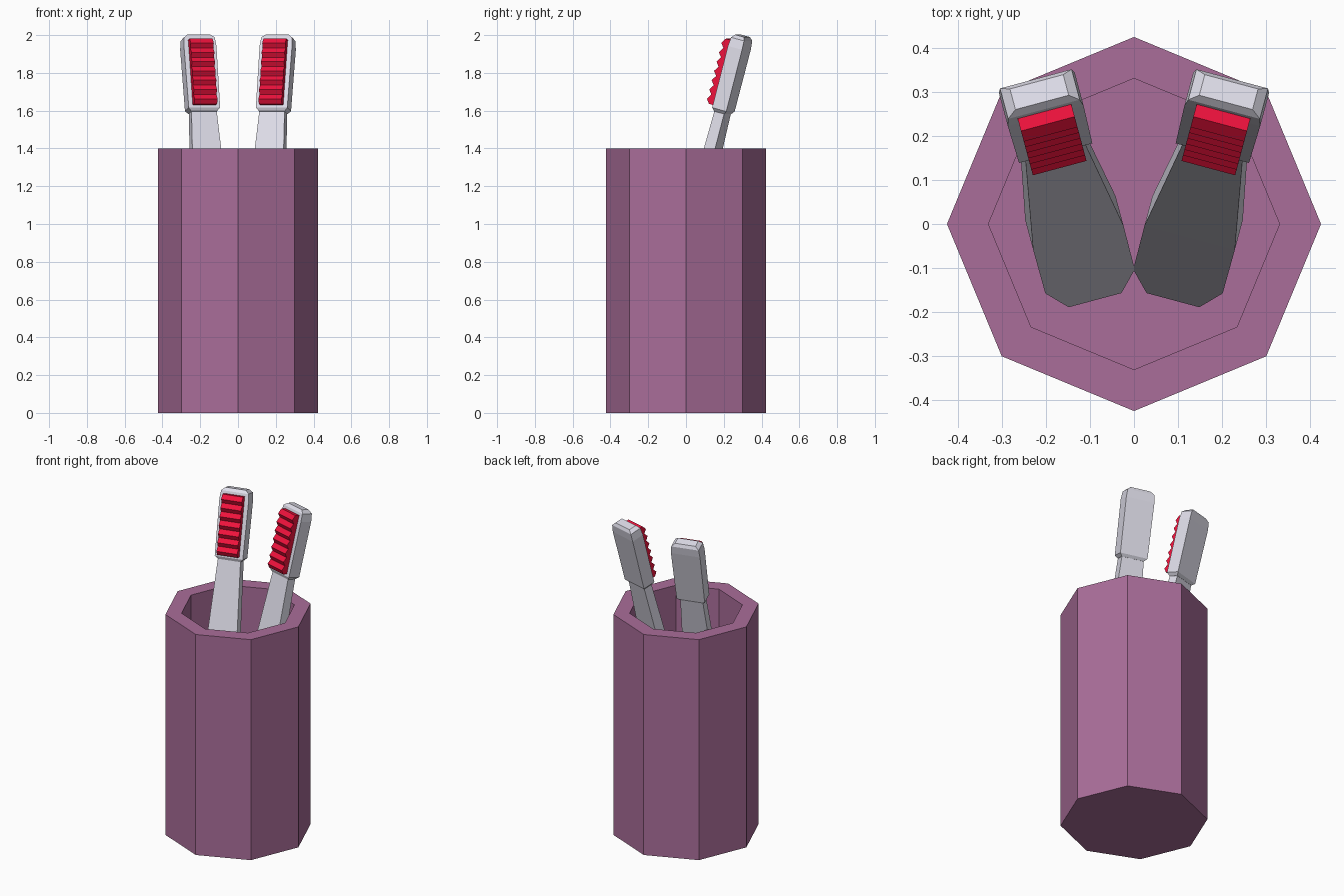
import bpy, bmesh, math
from mathutils import Matrix

if "Cube" in bpy.data.objects:
    bpy.data.objects.remove(bpy.data.objects["Cube"])


def material(name, rgb):
    m = bpy.data.materials.new(name)
    m.diffuse_color = (*rgb, 1)
    m.use_nodes = True
    m.node_tree.nodes["Principled BSDF"].inputs["Base Color"].default_value = m.diffuse_color
    return m


PURPLE = material("purple", (0.40, 0.155, 0.32))
WHITE = material("pale_grey", (0.74, 0.73, 0.82))
RED = material("red", (0.85, 0.006, 0.045))


def loft(name, rings, mat, matrix=None, closed=False):
    """Skin a stack of equal-length rings; cap the ends unless closed on itself."""
    bm = bmesh.new()
    rows = [[bm.verts.new(p) for p in r] for r in rings]
    n = len(rows[0])
    for a, b in zip(rows, rows[1:]):
        for i in range(n):
            j = (i + 1) % n
            bm.faces.new((a[i], a[j], b[j], b[i]))
    bm.faces.new(rows[0][::-1])
    bm.faces.new(rows[-1])
    if matrix:
        bm.transform(matrix)
    bmesh.ops.recalc_face_normals(bm, faces=bm.faces)
    me = bpy.data.meshes.new(name)
    bm.to_mesh(me)
    bm.free()
    me.materials.append(mat)
    ob = bpy.data.objects.new(name, me)
    bpy.context.collection.objects.link(ob)
    return ob


def octagon(r, z):
    return [(r * math.cos(i * math.pi / 4), r * math.sin(i * math.pi / 4), z) for i in range(8)]


def rect(z, w, d):
    return [(-w / 2, -d / 2, z), (w / 2, -d / 2, z), (w / 2, d / 2, z), (-w / 2, d / 2, z)]


# Octagonal cup: outside, rim, inside wall and floor
loft("cup", [octagon(0.424, 0), octagon(0.424, 1.4), octagon(0.33, 1.4), octagon(0.33, 0.28)], PURPLE)

# Handle and head cross-sections (height along brush, width, depth)
HANDLE = [(0, 0.124, 0.07), (0.17, 0.21, 0.07), (0.57, 0.212, 0.072), (1.35, 0.137, 0.055)]
HEAD = [(1.335, 0.14, 0.058), (1.352, 0.172, 0.08), (1.69, 0.178, 0.08),
        (1.738, 0.168, 0.074), (1.756, 0.125, 0.05)]

# Bristle side profile: zigzag front (y, z), flat back against the head
TEETH, Z0, Z1 = 7, 1.365, 1.722
step = (Z1 - Z0) / TEETH
profile = [(-0.035, Z0), (-0.068, Z0)]
for i in range(TEETH):
    profile += [(-0.086, Z0 + (i + 0.45) * step), (-0.068, Z0 + (i + 1) * step)]
profile.append((-0.035, Z1))

# Two brushes leaning outward, mirrored across x
tilt = math.radians(15)
for side, sx in (("right", 1), ("left", -1)):
    place = (Matrix.Diagonal((sx, 1, 1, 1)) @ Matrix.Translation((0.097, -0.14, 0.30))
             @ Matrix.Rotation(-tilt, 4, 'Z') @ Matrix.Rotation(-tilt, 4, 'X'))
    loft(side + "_handle", [rect(*r) for r in HANDLE], WHITE, place)
    loft(side + "_head", [rect(*r) for r in HEAD], WHITE, place)
    loft(side + "_bristles", [[(x, y, z) for y, z in profile] for x in (-0.063, 0.063)], RED, place)
